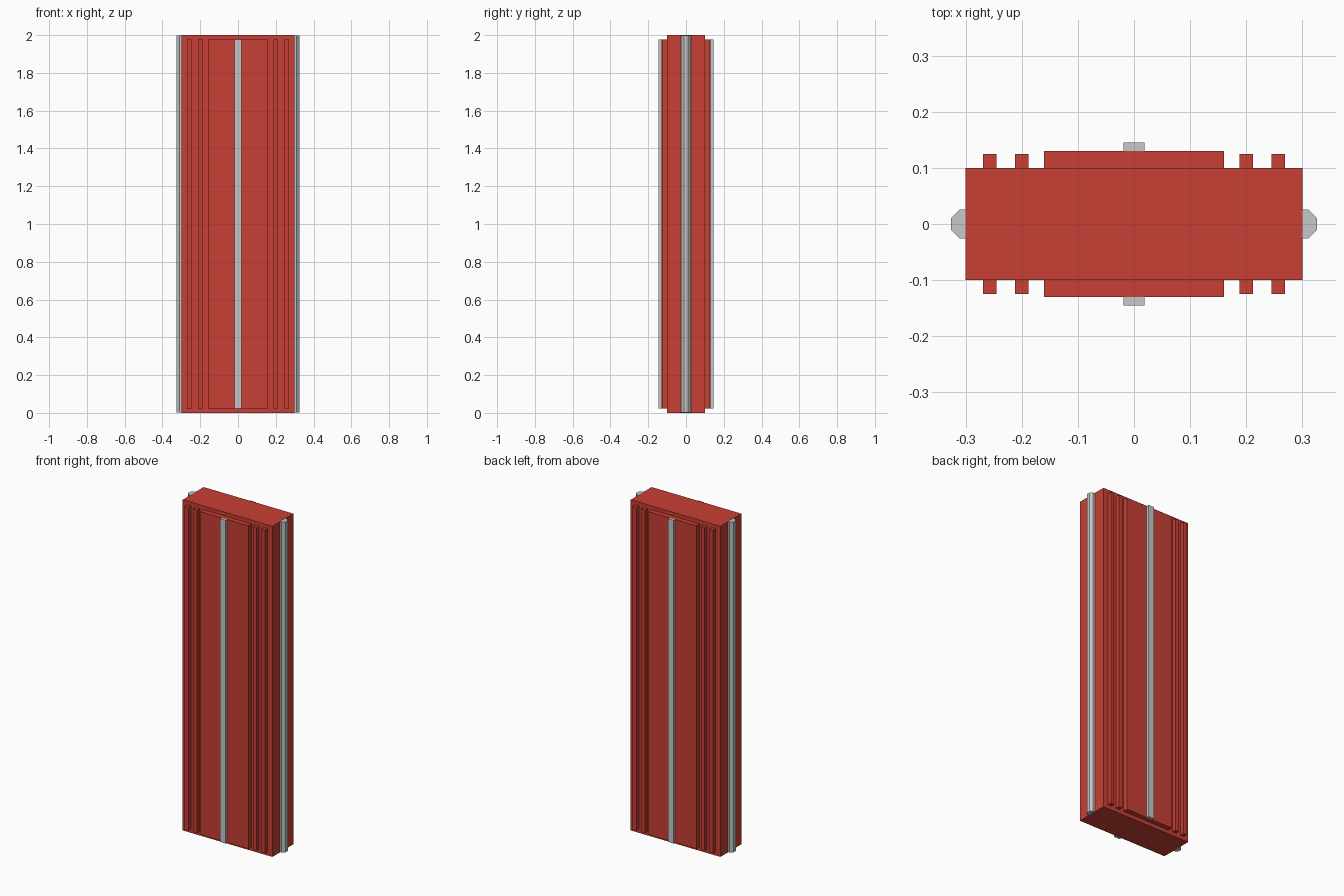
import bpy
from math import pi

cube = bpy.data.objects.get("Cube")
if cube:
    bpy.data.objects.remove(cube, do_unlink=True)


def make_material(name, color):
    mat = bpy.data.materials.new(name)
    mat.use_nodes = True
    mat.diffuse_color = color
    mat.node_tree.nodes["Principled BSDF"].inputs["Base Color"].default_value = color
    return mat


red = make_material("red paint", (0.58, 0.05, 0.035, 1))
silver = make_material("silver metal", (0.57, 0.575, 0.59, 1))

HEIGHT = 2.0
HALF_DEPTH = 0.1     # half thickness of the main slab
INSET = 0.023        # gap above and below the raised trim


def finish(obj, name, mat):
    obj.name = name
    obj.data.name = name
    obj.data.materials.append(mat)


def box(name, mat, x, y, z):
    """Box spanning the given (low, high) ranges."""
    spans = (x, y, z)
    bpy.ops.mesh.primitive_cube_add(size=1, location=[(a + b) / 2 for a, b in spans])
    obj = bpy.context.object
    obj.scale = [b - a for a, b in spans]
    bpy.ops.object.transform_apply(location=False, rotation=False, scale=True)
    finish(obj, name, mat)


def trim(name, mat, side, x, half_width, base, outer):
    """Raised vertical strip on the front (-1) or back (+1) face."""
    y = sorted((side * base, side * outer))
    box(name, mat, (x - half_width, x + half_width), y, (INSET, HEIGHT - INSET))


# Main slab
box("main_slab", red, (-0.3, 0.3), (-HALF_DEPTH, HALF_DEPTH), (0, HEIGHT))

# Raised panel, centre strip and paired ribs on both broad faces
for face, side in (("front", -1), ("back", 1)):
    trim(face + "_panel", red, side, 0, 0.16, HALF_DEPTH, 0.13)
    trim(face + "_centre_strip", silver, side, 0, 0.019, 0.13, 0.145)
    for hand, sign in (("left", 1), ("right", -1)):
        trim(f"{face}_{hand}_inner_rib", red, side, sign * 0.2, 0.012, HALF_DEPTH, 0.125)
        trim(f"{face}_{hand}_outer_rib", red, side, sign * 0.257, 0.012, HALF_DEPTH, 0.125)

# Octagonal edge rails, half sunk into the narrow sides
for hand, sign in (("left", 1), ("right", -1)):
    bpy.ops.mesh.primitive_cylinder_add(vertices=8, radius=0.028, depth=HEIGHT - 0.002,
                                        location=(sign * 0.3, 0, HEIGHT / 2),
                                        rotation=(0, 0, pi / 8))
    finish(bpy.context.object, hand + "_edge_rail", silver)
